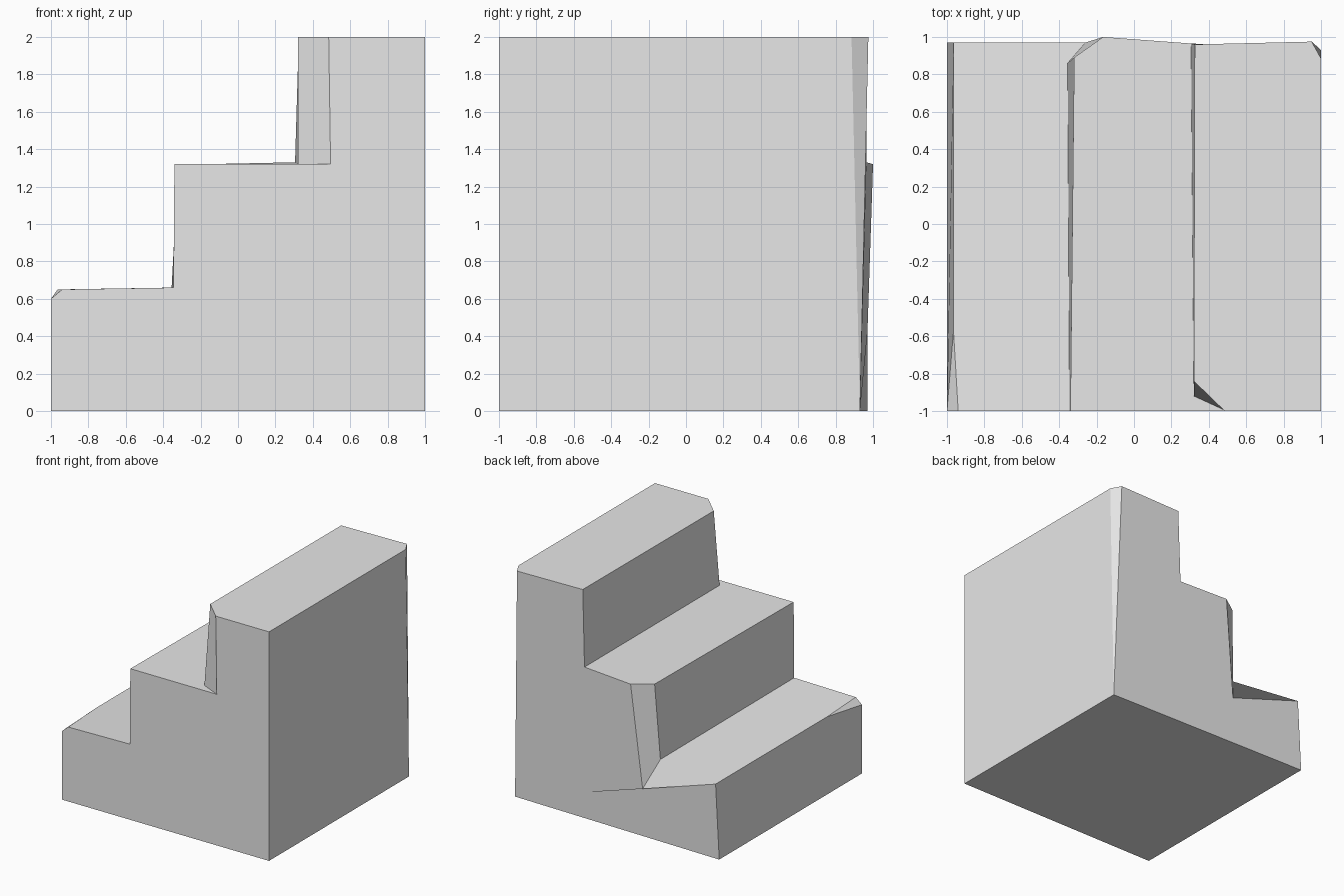
import bpy
import bmesh

if "Cube" in bpy.data.objects:
    bpy.data.objects.remove(bpy.data.objects["Cube"])

grey = bpy.data.materials.new("stone grey")
grey.diffuse_color = (0.8, 0.8, 0.8, 1)
grey.use_nodes = True
grey.node_tree.nodes["Principled BSDF"].inputs["Base Color"].default_value = grey.diffuse_color

# Stair outline at the front, from the lower left round to the lower right
front = [(-1, -1, 0), (-1, -1, 0.6), (-0.94, -1, 0.65), (-0.345, -1, 0.66),
         (-0.34, -1, 1.32), (0.495, -1, 1.32), (0.485, -1, 2), (1, -1, 2), (1, -1, 0)]
# Uneven, chipped outline at the back, in the same order
back = [(-1, 0.97, 0), (-0.965, 0.97, 0.65), (-0.26, 0.97, 0.42), (-0.165, 1, 1.32),
        (0.305, 0.965, 1.33), (0.325, 0.96, 2), (0.95, 0.975, 2), (1, 0.93, 0)]

bm = bmesh.new()
F = [bm.verts.new(p) for p in front]
B = [bm.verts.new(p) for p in back]

# Extra corners left by the chips
nose = bm.verts.new((-0.965, -0.57, 0.65))      # lowest step, front
low = bm.verts.new((-0.355, 0.86, 0.66))        # middle riser, back
high = bm.verts.new((-0.32, 0.89, 1.32))
foot = bm.verts.new((0.32, -0.92, 1.32))        # top riser, front
head = bm.verts.new((0.32, -0.84, 2))
corner = bm.verts.new((1, 0.885, 2))            # rear right, top

faces = [
    F[::-1], B,                                      # ends
    [F[0], F[1], nose, B[1], B[0]],                  # lowest riser
    [F[1], F[2], nose],                              # nose chip
    [F[2], F[3], low, B[2], B[1], nose],             # lowest tread
    [F[3], F[4], high, low],                         # middle riser
    [low, high, B[3], B[2]],                         # middle riser chip
    [F[4], F[5], foot, B[4], B[3], high],            # middle tread
    [F[5], F[6], head, foot],                        # top riser chip
    [foot, head, B[5], B[4]],                        # top riser
    [F[6], F[7], corner, B[6], B[5], head],          # top tread
    [F[7], F[8], B[7], corner],                      # right side
    [corner, B[7], B[6]],                            # rear right chip
    [F[8], F[0], B[0], B[7]],                        # underside
]
for f in faces:
    bm.faces.new(f)
bmesh.ops.recalc_face_normals(bm, faces=bm.faces[:])

mesh = bpy.data.meshes.new("stone_steps")
bm.to_mesh(mesh)
bm.free()
mesh.materials.append(grey)
steps = bpy.data.objects.new("stone_steps", mesh)
bpy.context.collection.objects.link(steps)
